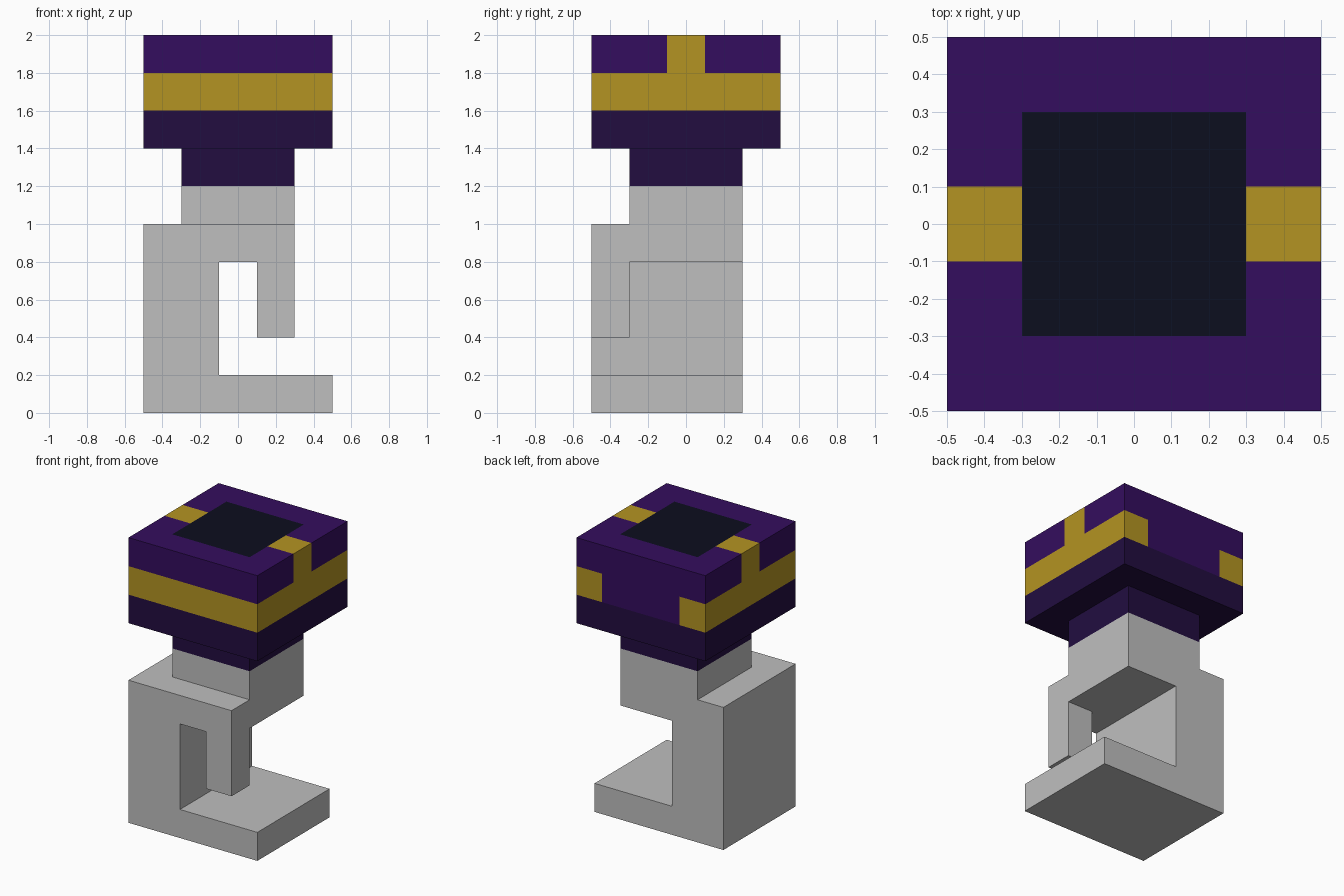
import bpy, bmesh, math
from mathutils import Vector

cube = bpy.data.objects.get("Cube")
if cube:
    bpy.data.objects.remove(cube, do_unlink=True)


def material(name, rgb):
    m = bpy.data.materials.new(name)
    m.use_nodes = True
    m.diffuse_color = (*rgb, 1)
    bsdf = next(n for n in m.node_tree.nodes if n.type == 'BSDF_PRINCIPLED')
    bsdf.inputs["Base Color"].default_value = (*rgb, 1)
    return m


GREY = material("light grey", (0.52, 0.52, 0.52))
PURPLE = material("purple", (0.034, 0.004, 0.112))
DARK = material("dark purple", (0.016, 0.004, 0.051))
GOLD = material("gold", (0.456, 0.296, 0.016))
NAVY = material("navy black", (0.0037, 0.0044, 0.013))


def prism(profile, y0, y1):
    """Extrude an x-z outline from y0 to y1."""
    bm = bmesh.new()
    face = bm.faces.new([bm.verts.new((x, y0, z)) for x, z in profile])
    new = bmesh.ops.extrude_face_region(bm, geom=[face], use_keep_orig=True)["geom"]
    verts = [v for v in new if isinstance(v, bmesh.types.BMVert)]
    bmesh.ops.translate(bm, verts=verts, vec=(0, y1 - y0, 0))
    bmesh.ops.recalc_face_normals(bm, faces=bm.faces[:])
    return bm


def slice_at(bm, axis, values):
    """Cut the mesh along planes square to an axis."""
    for value in values:
        point, normal = Vector(), Vector()
        point[axis], normal[axis] = value, 1
        bmesh.ops.bisect_plane(bm, geom=bm.verts[:] + bm.edges[:] + bm.faces[:],
                               dist=1e-5, plane_co=point, plane_no=normal)


def pull(bm, test, dz, open_end=False):
    """Extrude the faces whose centre passes the test up or down."""
    faces = [f for f in bm.faces if test(f.calc_center_median())]
    new = bmesh.ops.extrude_face_region(bm, geom=faces)["geom"]
    verts = [v for v in new if isinstance(v, bmesh.types.BMVert)]
    bmesh.ops.translate(bm, verts=verts, vec=(0, 0, dz))
    if open_end:
        caps = [f for f in new if isinstance(f, bmesh.types.BMFace)]
        bmesh.ops.delete(bm, geom=caps, context='FACES_ONLY')


def finish(bm, name, materials):
    bmesh.ops.recalc_face_normals(bm, faces=bm.faces[:])
    mesh = bpy.data.meshes.new(name)
    bm.to_mesh(mesh)
    bm.free()
    for m in materials:
        mesh.materials.append(m)
    obj = bpy.data.objects.new(name, mesh)
    bpy.context.collection.objects.link(obj)
    return obj


# Body: C-shaped base, wall and arm, with a hanging finger and a neck
body = prism([(-.5, 0), (.5, 0), (.5, .2), (-.1, .2), (-.1, .8),
              (.3, .8), (.3, 1), (-.5, 1)], -.5, .3)
slice_at(body, 0, (-.3, .1))
slice_at(body, 1, (-.3,))
pull(body, lambda c: abs(c.z - .8) < .001 and c.x > .1 and c.y < -.3, -.4)
pull(body, lambda c: abs(c.z - 1) < .001 and c.x > -.3 and c.y > -.3, .2, True)
bmesh.ops.dissolve_limit(body, angle_limit=math.radians(1),
                         verts=body.verts[:], edges=body.edges[:])
finish(body, "body", [GREY])

# Head: block with a collar drawn down from its underside
head = prism([(-.5, 1.4), (.5, 1.4), (.5, 2), (-.5, 2)], -.5, .5)
slice_at(head, 0, (-.3, .3))
slice_at(head, 1, (-.3, -.1, .1, .3))
slice_at(head, 2, (1.6, 1.8))
pull(head, lambda c: c.z < 1.401 and max(abs(c.x), abs(c.y)) < .3, -.2, True)

# Head colours: dark lower part, gold band open at the back, gold side straps
for f in head.faces:
    c = f.calc_center_median()
    if c.z < 1.6:
        f.material_index = 1
    elif c.z > 1.99 and max(abs(c.x), abs(c.y)) < .3:
        f.material_index = 3
    elif c.z < 1.8:
        open_back = c.y > .49 and abs(c.x) < .3
        f.material_index = 0 if open_back else 2
    elif abs(c.y) < .1:
        f.material_index = 2
finish(head, "head", [PURPLE, DARK, GOLD, NAVY])
